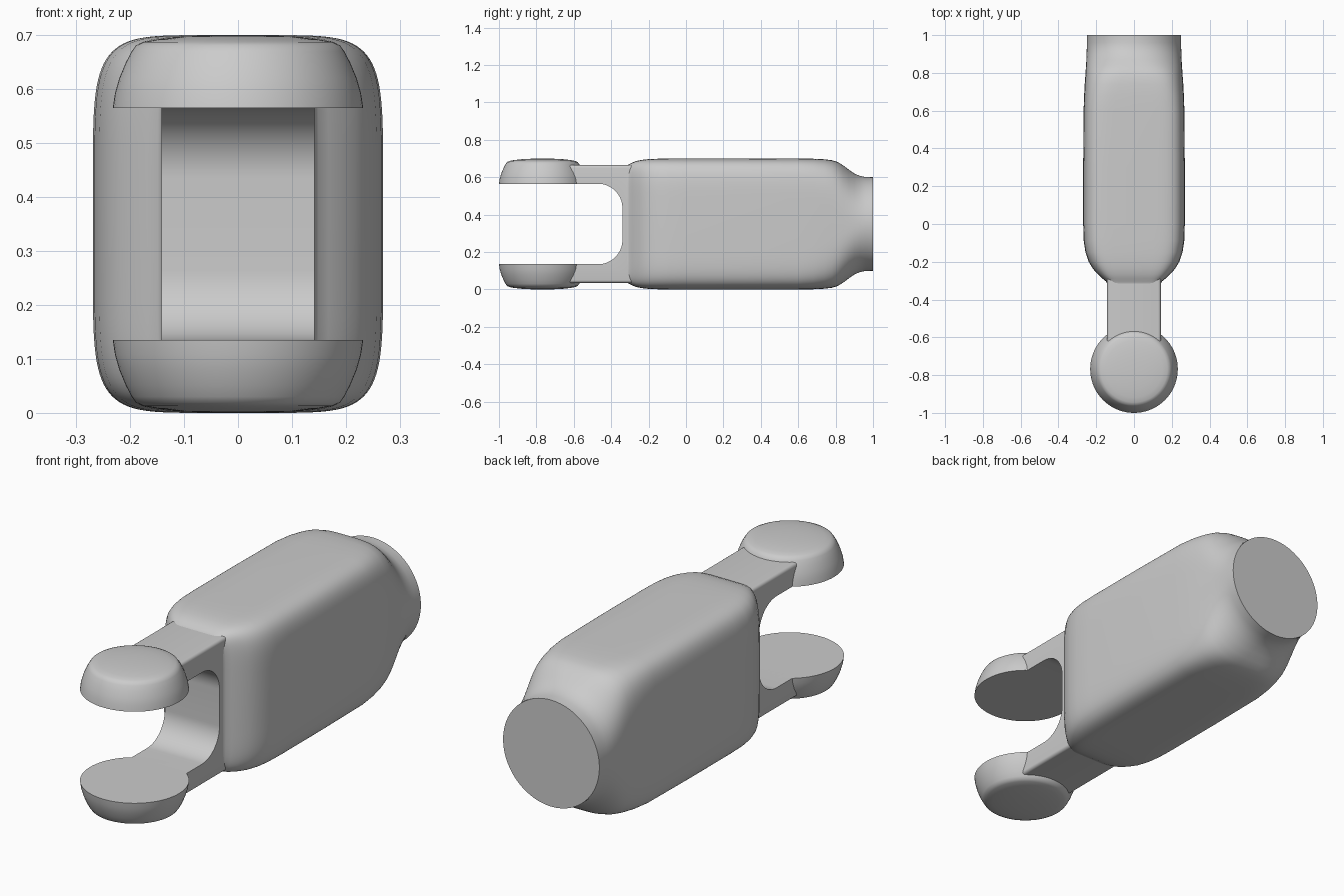
import bpy, bmesh, math

if "Cube" in bpy.data.objects:
    bpy.data.objects.remove(bpy.data.objects["Cube"])

CZ = 0.35  # height of the long axis


def make_object(name, bm):
    bmesh.ops.recalc_face_normals(bm, faces=bm.faces[:])
    mesh = bpy.data.meshes.new(name)
    bm.to_mesh(mesh)
    bm.free()
    obj = bpy.data.objects.new(name, mesh)
    bpy.context.collection.objects.link(obj)
    return obj


def loft(bm, rings):
    loops = [[bm.verts.new(p) for p in ring] for ring in rings]
    for a, b in zip(loops, loops[1:]):
        n = len(a)
        for i in range(n):
            j = (i + 1) % n
            bm.faces.new((a[i], a[j], b[j], b[i]))
    bm.faces.new(loops[0])
    bm.faces.new(loops[-1])


def superellipse(y, w, h, n, count=96):
    def power(v):
        return math.copysign(abs(v) ** (2 / n), v) if abs(v) > 1e-9 else 0.0
    ring = []
    for i in range(count):
        t = 2 * math.pi * i / count
        ring.append((w * power(math.cos(t)), y, CZ + h * power(math.sin(t))))
    return ring


# Body: rounded-box sections blending into a round neck (y, half width, half height, exponent)
sections = [
    (-0.335, 0.140, 0.312, 9), (-0.315, 0.142, 0.315, 9), (-0.303, 0.149, 0.320, 8),
    (-0.288, 0.168, 0.328, 7), (-0.265, 0.193, 0.337, 6.5), (-0.235, 0.219, 0.343, 6),
    (-0.20, 0.240, 0.347, 6), (-0.15, 0.257, 0.349, 6), (-0.09, 0.266, 0.35, 6),
    (0.0, 0.269, 0.35, 6), (0.30, 0.269, 0.35, 6), (0.60, 0.267, 0.35, 5.8),
    (0.68, 0.264, 0.349, 5.2), (0.74, 0.261, 0.346, 4.5), (0.78, 0.258, 0.341, 4.0),
    (0.81, 0.256, 0.332, 3.5), (0.84, 0.254, 0.314, 3.0), (0.87, 0.252, 0.291, 2.6),
    (0.90, 0.251, 0.270, 2.3), (0.93, 0.250, 0.257, 2.1), (0.96, 0.250, 0.251, 2.0),
    (1.0, 0.250, 0.250, 2.0),
]
bm = bmesh.new()
loft(bm, [superellipse(*s) for s in sections])
make_object("body", bm)

# Fork: side profile with a rounded slot, extruded across x
y_tip, y_back, half = -0.63, -0.25, 0.315
slot_half, slot_y, slot_end = 0.215, -0.47, -0.34
upper = [(y_tip, slot_half)]
for i in range(17):
    t = math.pi / 2 * (1 - i / 16)
    upper.append((slot_y + (slot_end - slot_y) * math.cos(t), 0.085 + 0.13 * math.sin(t)))
profile = upper + [(y, -z) for y, z in reversed(upper)]
profile += [(y_tip, -half), (y_back, -half), (y_back, half), (y_tip, half)]
bm = bmesh.new()
loft(bm, [[(x, y, CZ + z) for y, z in profile] for x in (-0.142, 0.142)])
outer = [e for e in bm.edges if all(abs(abs(v.co.z - CZ) - half) < 1e-4 for v in e.verts)
         and abs(e.verts[0].co.y - e.verts[1].co.y) > 0.1]
bmesh.ops.bevel(bm, geom=outer, offset=0.015, segments=4, profile=0.5, affect='EDGES')
make_object("fork_arms", bm)

# Domed round pads at the fork tips, mirrored about the axis
dome = [(0.232, 0.215), (0.228, 0.242), (0.220, 0.270), (0.208, 0.299), (0.197, 0.320),
        (0.189, 0.331), (0.176, 0.337), (0.150, 0.342), (0.105, 0.347), (0.050, 0.3495),
        (0.012, 0.35)]
for name, side in (("upper_pad", 1), ("lower_pad", -1)):
    bm = bmesh.new()
    loft(bm, [[(r * math.cos(2 * math.pi * i / 72), -0.768 + r * math.sin(2 * math.pi * i / 72),
                CZ + side * z) for i in range(72)] for r, z in dome])
    make_object(name, bm)

# Smooth shading with sharp rims
for obj in bpy.context.scene.objects:
    obj.select_set(True)
    bpy.context.view_layer.objects.active = obj
bpy.ops.object.shade_smooth_by_angle(angle=math.radians(40))
